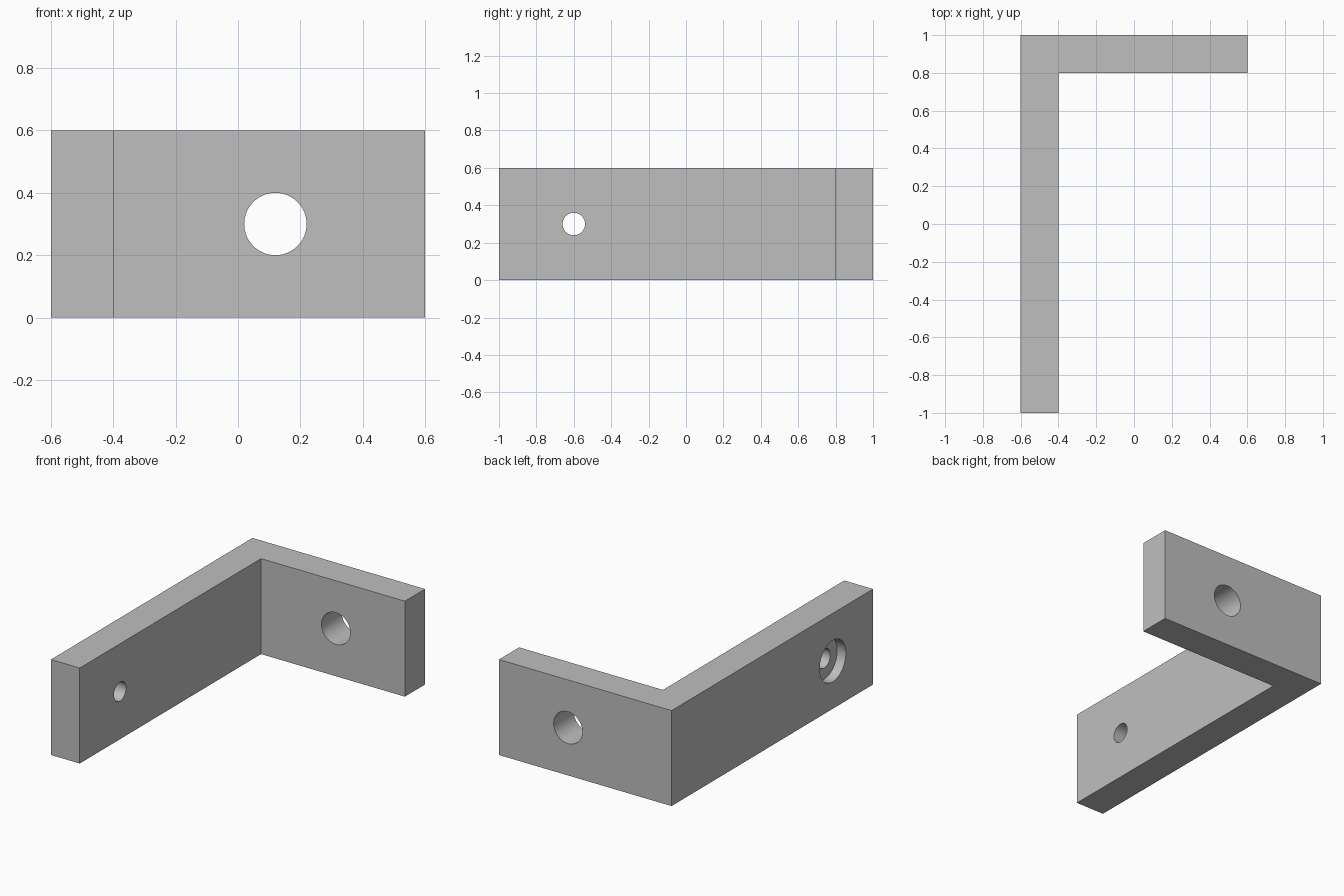
import bpy
import bmesh
from math import pi, radians

cube = bpy.data.objects.get("Cube")
if cube:
    bpy.data.objects.remove(cube, do_unlink=True)

HEIGHT = 0.6
MID = HEIGHT / 2

grey = bpy.data.materials.new("plain grey")
grey.use_nodes = True
colour = (0.52, 0.52, 0.52, 1)
grey.diffuse_color = colour
grey.node_tree.nodes["Principled BSDF"].inputs["Base Color"].default_value = colour

# L-shaped bracket: long arm along y, short arm along the back
outline = [(-0.6, -1), (-0.4, -1), (-0.4, 0.8), (0.6, 0.8), (0.6, 1), (-0.6, 1)]
bm = bmesh.new()
base = bm.faces.new([bm.verts.new((x, y, 0)) for x, y in outline])
top = bmesh.ops.extrude_face_region(bm, geom=[base])["geom"]
bmesh.ops.translate(bm, vec=(0, 0, HEIGHT),
                    verts=[v for v in top if isinstance(v, bmesh.types.BMVert)])
bmesh.ops.recalc_face_normals(bm, faces=bm.faces)
mesh = bpy.data.meshes.new("angle_bracket")
bm.to_mesh(mesh)
bm.free()
bracket = bpy.data.objects.new("angle_bracket", mesh)
bpy.context.collection.objects.link(bracket)
mesh.materials.append(grey)


def drill(name, centre, radius, depth, rotation):
    """Cut a round hole of the given depth, centred on a point."""
    bpy.ops.mesh.primitive_cylinder_add(vertices=64, radius=radius, depth=depth,
                                        location=centre, rotation=rotation)
    cutter = bpy.context.object
    cutter.name = name
    cutter.hide_render = True
    cutter.data.materials.append(grey)
    cut = bracket.modifiers.new(name, "BOOLEAN")
    cut.operation = "DIFFERENCE"
    cut.solver = "EXACT"
    cut.object = cutter
    bpy.ops.object.select_all(action="DESELECT")
    bracket.select_set(True)
    bpy.context.view_layer.objects.active = bracket
    bpy.ops.object.modifier_apply(modifier=name)
    bpy.data.objects.remove(cutter, do_unlink=True)


along_x = (0, pi / 2, 0)
along_y = (pi / 2, 0, 0)

# Large hole through the short arm
drill("large_hole", (0.12, 0.9, MID), 0.1, 0.4, along_y)
# Screw hole through the long arm, with a counterbore 0.06 deep outside
drill("screw_hole", (-0.5, -0.6, MID), 0.06, 0.4, along_x)
drill("counterbore", (-0.6, -0.6, MID), 0.13, 0.12, along_x)

bpy.ops.object.shade_smooth_by_angle(angle=radians(30))
